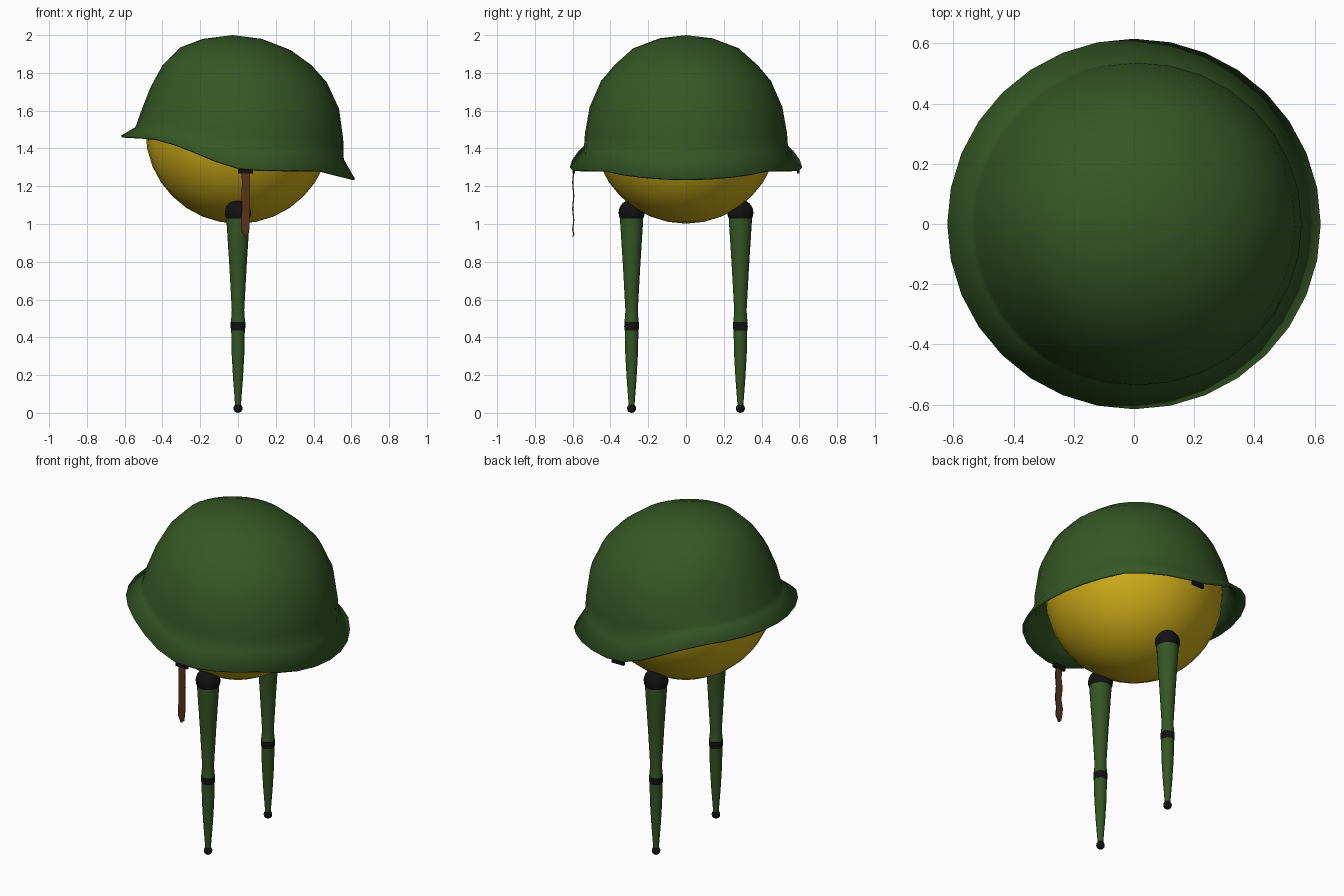
import bpy, bmesh, math
from math import cos, sin, pi

if "Cube" in bpy.data.objects:
    bpy.data.objects.remove(bpy.data.objects["Cube"])


def material(name, rgb):
    m = bpy.data.materials.new(name)
    m.diffuse_color = (*rgb, 1)
    m.use_nodes = True
    m.node_tree.nodes["Principled BSDF"].inputs["Base Color"].default_value = m.diffuse_color
    return m


GREEN = material("green", (0.035, 0.095, 0.018))
YELLOW = material("yellow", (0.62, 0.42, 0.01))
BLACK = material("black", (0.006, 0.006, 0.006))
BROWN = material("brown", (0.10, 0.033, 0.01))


def finish(ob, name, mat, angle=60):
    ob.name = name
    ob.data.materials.append(mat)
    bpy.ops.object.select_all(action='DESELECT')
    ob.select_set(True)
    bpy.context.view_layer.objects.active = ob
    bpy.ops.object.shade_smooth_by_angle(angle=math.radians(angle))
    return ob


def from_bmesh(bm, name, mat, angle=60):
    me = bpy.data.meshes.new(name)
    bm.to_mesh(me)
    bm.free()
    ob = bpy.data.objects.new(name, me)
    bpy.context.collection.objects.link(ob)
    return finish(ob, name, mat, angle)


def ball(name, mat, r, loc, seg=32):
    bpy.ops.mesh.primitive_uv_sphere_add(segments=seg, ring_count=seg // 2, radius=r, location=loc)
    return finish(bpy.context.object, name, mat)


def skin(bm, rings, first=None):
    """Join rings listed from top to bottom, optionally fanned from a top vertex."""
    n = len(rings[0])
    for i in range(n):
        j = (i + 1) % n
        if first:
            bm.faces.new((first, rings[0][i], rings[0][j]))
        for a, b in zip(rings, rings[1:]):
            bm.faces.new((a[i], b[i], b[j], a[j]))


def turned(name, mat, profile, x, y, n=24):
    """Round part from (radius, height) pairs listed from top to bottom."""
    bm = bmesh.new()
    rings = [[bm.verts.new((x + r * cos(2 * pi * i / n), y + r * sin(2 * pi * i / n), z))
              for i in range(n)] for r, z in profile]
    skin(bm, rings)
    bm.faces.new(rings[0])
    bm.faces.new(rings[-1][::-1])
    return from_bmesh(bm, name, mat)


# Body
ball("body", YELLOW, 0.49, (0, 0, 1.492))

# Helmet: dome rings, then a flared brim following a wavy rim line
RIM = [(-1, 1.468), (-.73, 1.458), (-.48, 1.415), (-.24, 1.347), (0, 1.30),
       (.16, 1.288), (.7, 1.285), (1, 1.238)]


def rim_z(c):
    for (a, za), (b, zb) in zip(RIM, RIM[1:]):
        if c <= b + 1e-6:
            return za + (zb - za) * (c - a) / (b - a)
    return RIM[-1][1]


# (open-side x, closed-side x, half width y, z at open side, z at middle, z at closed side)
DOME = [(-.185, .127, .14, 1.98, 1.983, 1.98),
        (-.306, .28, .28, 1.935, 1.93, 1.92),
        (-.40, .39, .38, 1.84, 1.84, 1.84),
        (-.465, .47, .45, 1.72, 1.757, 1.75),
        (-.51, .535, .51, 1.605, 1.62, 1.61),
        (-.53, .557, .535, 1.55, 1.48, 1.45)]
BRIM = [(-.543, .56, .542, .045, .075, .105), (-.62, .62, .615, 0, 0, 0)]
bm = bmesh.new()
rings = []
for k, (xl, xr, ry, zl, zm, zr) in enumerate(DOME + BRIM):
    ring = []
    for i in range(32):
        c, s = cos(2 * pi * i / 32), sin(2 * pi * i / 32)
        z = zm + (zr - zl) / 2 * c + ((zr + zl) / 2 - zm) * c * c
        if k >= len(DOME):
            z += rim_z(c)
        ring.append(bm.verts.new(((xl + xr) / 2 + (xr - xl) / 2 * c, ry * s, z)))
    rings.append(ring)
skin(bm, rings, bm.verts.new((-.03, 0, 2.0)))
helmet = from_bmesh(bm, "helmet", GREEN)
shell = helmet.modifiers.new("shell", 'SOLIDIFY')
shell.thickness = 0.012
shell.offset = -1

# Legs: hip, thigh, knee band, shin and foot on both sides
for side, y in (("near", -0.288), ("far", 0.288)):
    ball(side + "_hip", BLACK, 0.069, (0, y, 1.06), 24)
    turned(side + "_thigh", GREEN,
           [(.062, 1.065), (.060, 1.0), (.046, .78), (.033, .545), (.034, .52), (.038, .48)], 0, y)
    turned(side + "_knee", BLACK, [(.0385, .48), (.039, .455), (.037, .437)], 0, y)
    turned(side + "_shin", GREEN, [(.036, .44), (.034, .32), (.026, .18), (.015, .035)], 0, y)
    ball(side + "_foot", BLACK, 0.024, (0, y, 0.024), 16)

# Strap buckles under the rim
for side, y in (("near", -0.595), ("far", 0.595)):
    bpy.ops.mesh.primitive_cube_add(size=1, location=(0.04, y, 1.279))
    buckle = bpy.context.object
    buckle.scale = (0.08, 0.014, 0.024)
    finish(buckle, side + "_buckle", BLACK, 30)

# Loose hanging strap: thin wavy ribbon (centre x, half width, z)
STRAP = [(.040, .023, 1.285), (.042, .021, 1.22), (.040, .022, 1.15), (.043, .021, 1.08),
         (.038, .023, 1.02), (.039, .021, .97), (.039, .013, .943), (.039, .005, .934)]
bm = bmesh.new()
rows = []
for k, (x, w, z) in enumerate(STRAP):
    y = -0.597 + 0.003 * (-1) ** k
    rows.append([bm.verts.new((x + dx, y + dy, z)) for dx, dy in
                 ((-w, -.003), (w, -.003), (w, .003), (-w, .003))])
skin(bm, rows)
bm.faces.new(rows[0])
bm.faces.new(rows[-1][::-1])
from_bmesh(bm, "strap", BROWN, 30)
